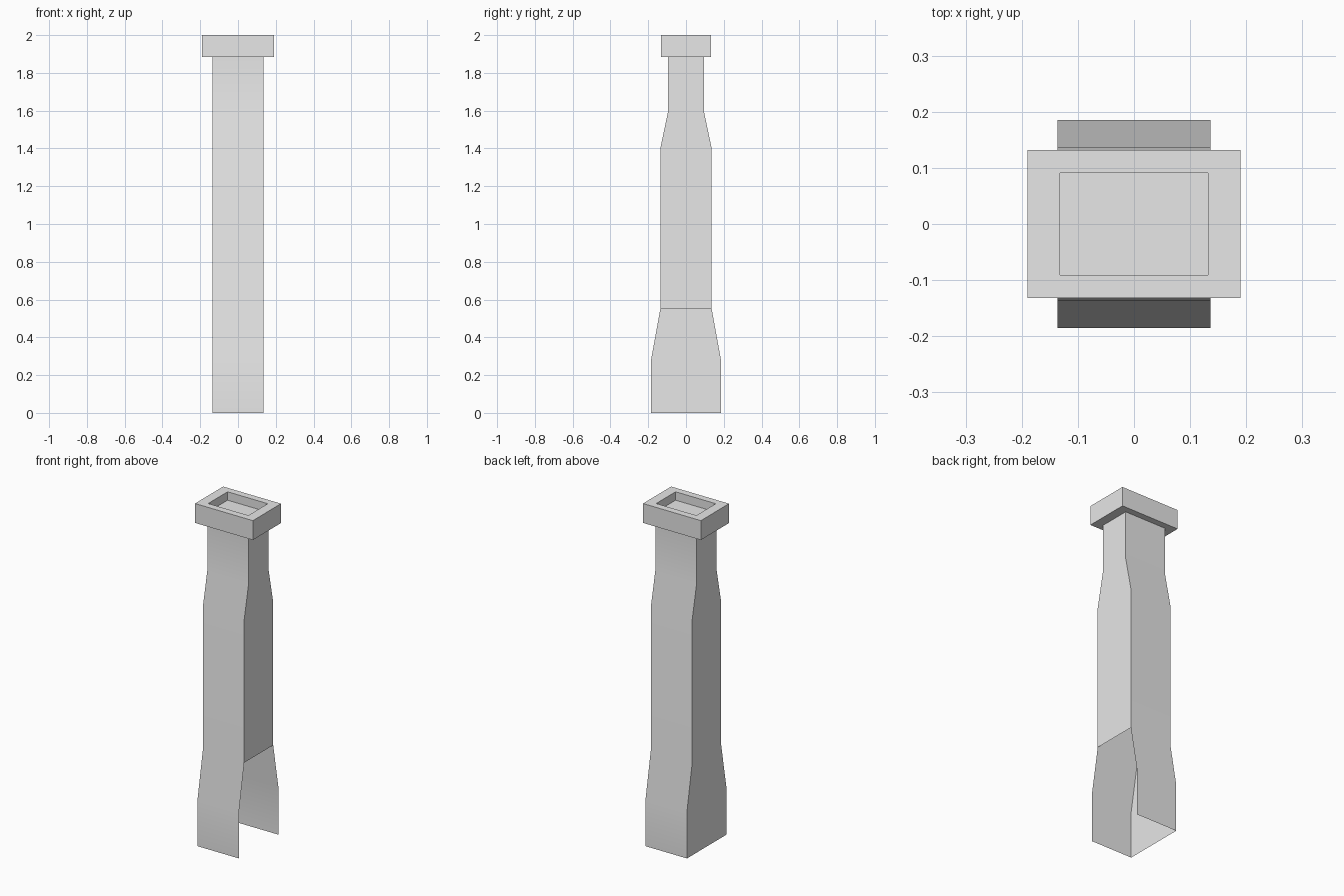
import bpy, bmesh

cube = bpy.data.objects.get("Cube")
if cube:
    bpy.data.objects.remove(cube, do_unlink=True)

# Single plain grey
grey = bpy.data.materials.new("plain_grey")
grey.use_nodes = True
grey.diffuse_color = (0.8, 0.8, 0.8, 1)
grey.node_tree.nodes["Principled BSDF"].inputs["Base Color"].default_value = (0.8, 0.8, 0.8, 1)


def add_object(name, bm):
    mesh = bpy.data.meshes.new(name)
    bm.to_mesh(mesh)
    bm.free()
    mesh.materials.append(grey)
    obj = bpy.data.objects.new(name, mesh)
    bpy.context.collection.objects.link(obj)
    bpy.ops.object.select_all(action="DESELECT")
    obj.select_set(True)
    bpy.context.view_layer.objects.active = obj
    bpy.ops.object.shade_smooth_by_angle(angle=0.52)
    return obj


def ring(bm, hx, hy, z):
    corners = ((-1, -1), (1, -1), (1, 1), (-1, 1))
    return [bm.verts.new((sx * hx, sy * hy, z)) for sx, sy in corners]


def wall(bm, lower, upper, skip=()):
    for i in range(4):
        if i not in skip:
            j = (i + 1) % 4
            bm.faces.new((lower[i], lower[j], upper[j], upper[i]))


# Thin-walled flue: half depth and height up the shaft, hearth open on +x
profile = [(0.185, 0), (0.185, 0.28), (0.136, 0.55),
           (0.136, 1.4), (0.094, 1.6), (0.094, 1.885)]
RIGHT_SIDE = 1
bm = bmesh.new()
rings = [ring(bm, 0.136, hy, z) for hy, z in profile]
for level, (lower, upper) in enumerate(zip(rings, rings[1:])):
    wall(bm, lower, upper, skip=(RIGHT_SIDE,) if level < 2 else ())
add_object("chimney_shaft", bm)

# Overhanging cap with a sunken top
bm = bmesh.new()
cap = [ring(bm, hx, hy, z) for hx, hy, z in (
    (0.19, 0.132, 1.885), (0.19, 0.132, 2.0),
    (0.132, 0.091, 2.0), (0.132, 0.091, 1.95))]
for lower, upper in zip(cap, cap[1:]):
    wall(bm, lower, upper)
bm.faces.new(cap[0][::-1])
bm.faces.new(cap[-1])
add_object("chimney_cap", bm)
